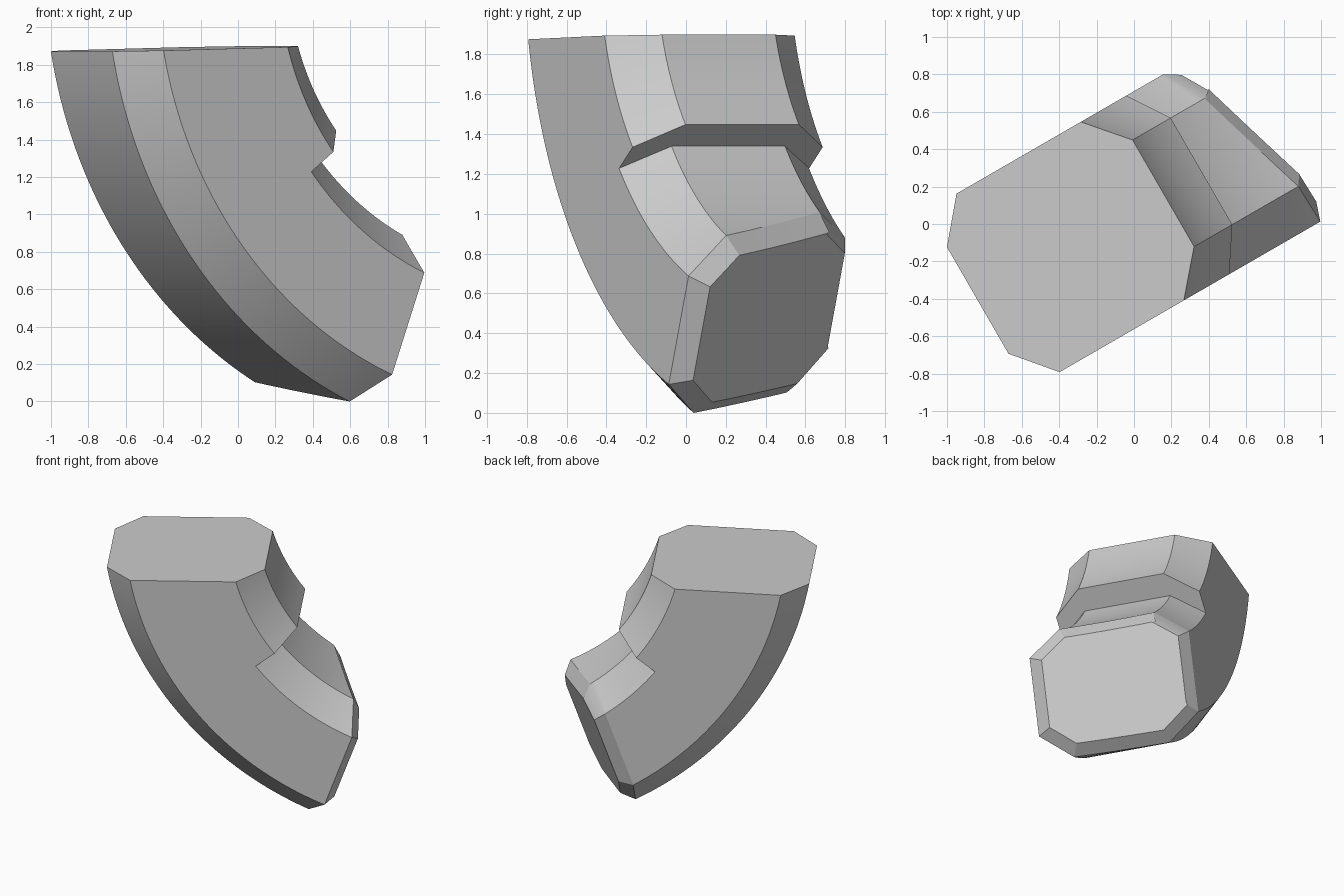
import bpy, bmesh, math
from mathutils import Matrix, Vector

cube = bpy.data.objects.get("Cube")
if cube:
    bpy.data.objects.remove(cube, do_unlink=True)

# Sweep axis (runs along local y) and the angle at which the inner side steps in
AXIS_X, AXIS_Z = 1.574, 2.32
START, STEP, END = 2, 37.9, 82
SIDE_LOW, SIDE_HIGH = -0.487, 0.615
CHAMFER = 0.222


def section(inner, inner_side):
    """Chamfered rectangle as (radius, y) pairs, symmetric across its width."""
    half = [(inner, CHAMFER), (inner_side, 0), (1.778, 0), (2.357, 0), (2.542, CHAMFER)]
    return ([(r, SIDE_LOW + inset) for r, inset in half]
            + [(r, SIDE_HIGH - inset) for r, inset in reversed(half)])


def add_ring(bm, profile, degrees):
    a = math.radians(degrees)
    return [bm.verts.new((AXIS_X - r * math.cos(a), y, AXIS_Z - r * math.sin(a)))
            for r, y in profile]


def cut_end(bm, point, normal):
    """Trim the sweep with a plane and close it with one flat face."""
    cut = bmesh.ops.bisect_plane(bm, geom=bm.verts[:] + bm.edges[:] + bm.faces[:],
                                 plane_co=point, plane_no=normal, clear_outer=True)
    rim = [e for e in cut["geom_cut"] if isinstance(e, bmesh.types.BMEdge)]
    return bmesh.ops.edgeloop_fill(bm, edges=rim)["faces"]


# Curved body: thick upper span, then the span with the recessed inner side
bm = bmesh.new()
rings = []
spans = [(section(1.42, 1.605), START, STEP), (section(1.597, 1.778), STEP, END)]
for profile, first, last in spans:
    count = 28
    rings += [add_ring(bm, profile, first + (last - first) * i / count)
              for i in range(count + 1)]
for a, b in zip(rings, rings[1:]):
    for i in range(len(a)):
        j = (i + 1) % len(a)
        bm.faces.new((a[i], a[j], b[j], b[i]))
bmesh.ops.remove_doubles(bm, verts=bm.verts[:], dist=0.0001)

# Flat top and slanted lower end
cut_end(bm, Vector((0.217, 0, 1.899)), Vector((-0.024, 0, 1)))
lower_end = cut_end(bm, Vector((0.862, -0.267, 0.89)), Vector((1, 0.368, -0.365)))
bmesh.ops.recalc_face_normals(bm, faces=bm.faces[:])

# Bevelled rim of the lower end
bmesh.ops.inset_individual(bm, faces=lower_end, thickness=0.082, depth=0.083,
                           use_even_offset=True)
bm.transform(Matrix.Rotation(math.radians(30), 4, "Z"))

mesh = bpy.data.meshes.new("curved_body")
bm.to_mesh(mesh)
bm.free()
body = bpy.data.objects.new("curved_body", mesh)
bpy.context.collection.objects.link(body)

# Plain grey
grey = bpy.data.materials.new("plain_grey")
grey.use_nodes = True
colour = (0.6, 0.6, 0.6, 1)
grey.diffuse_color = colour
grey.node_tree.nodes["Principled BSDF"].inputs["Base Color"].default_value = colour
mesh.materials.append(grey)

bpy.context.view_layer.objects.active = body
body.select_set(True)
bpy.ops.object.shade_smooth_by_angle(angle=math.radians(25))
